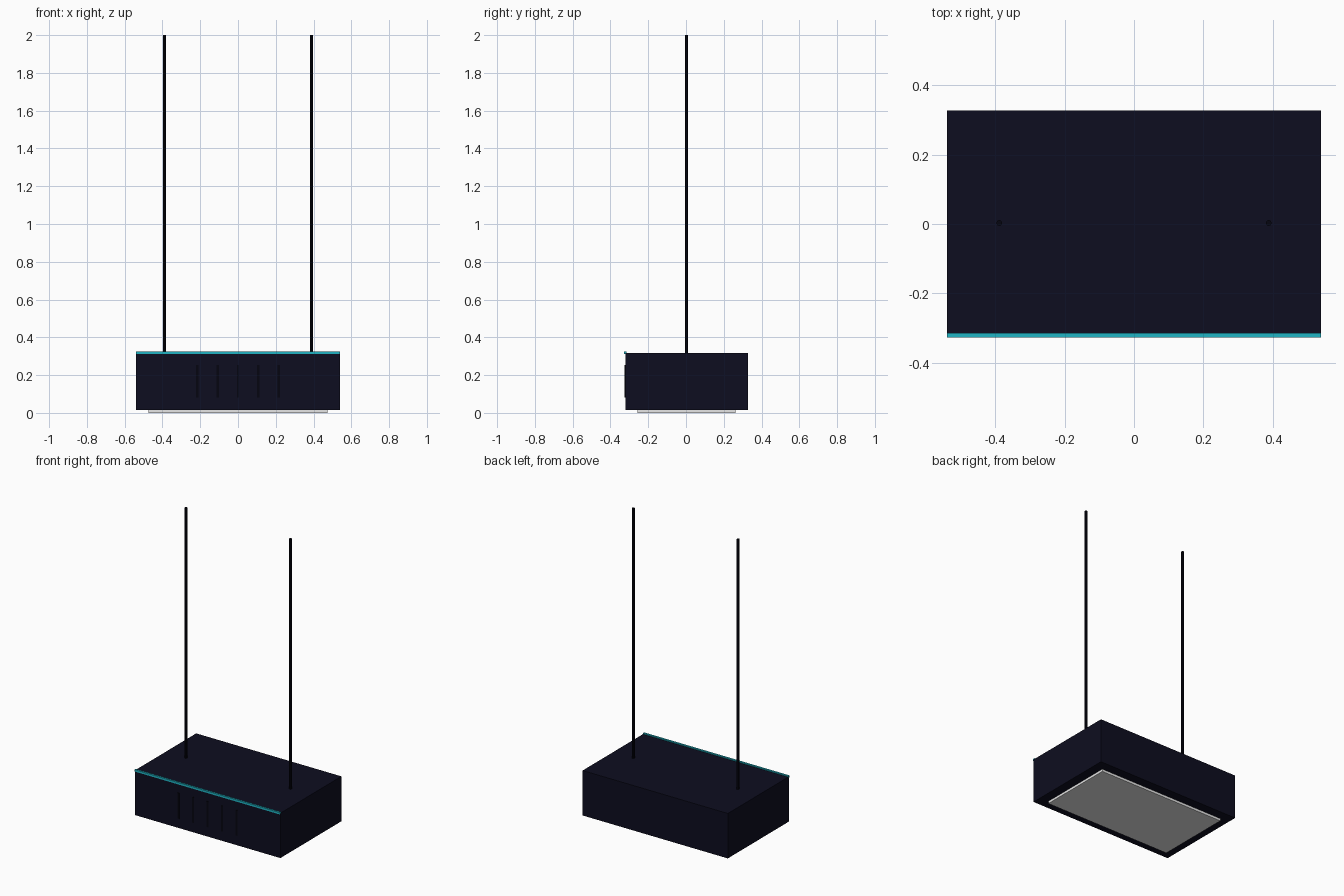
import bpy, bmesh

if "Cube" in bpy.data.objects:
    bpy.data.objects.remove(bpy.data.objects["Cube"])


def material(name, rgb):
    m = bpy.data.materials.new(name)
    m.diffuse_color = (*rgb, 1.0)
    m.use_nodes = True
    m.node_tree.nodes["Principled BSDF"].inputs["Base Color"].default_value = m.diffuse_color
    return m


NAVY = material("dark navy", (0.004, 0.004, 0.014))
BLACK = material("near black", (0.0015, 0.0015, 0.005))
TEAL = material("teal", (0.014, 0.46, 0.56))
WHITE = material("light panel white", (0.9, 0.9, 0.9))


def finish(bm, name, mat):
    mesh = bpy.data.meshes.new(name)
    bm.to_mesh(mesh)
    bm.free()
    mesh.materials.append(mat)
    ob = bpy.data.objects.new(name, mesh)
    bpy.context.collection.objects.link(ob)
    return ob


def box(name, mat, lo, hi):
    bm = bmesh.new()
    bmesh.ops.create_cube(bm, size=1)
    for v in bm.verts:
        v.co = [(a + b) / 2 + c * (b - a) for a, b, c in zip(lo, hi, v.co)]
    return finish(bm, name, mat)


def rod(name, mat, x, y, z0, z1, radius):
    bm = bmesh.new()
    bmesh.ops.create_cone(bm, cap_ends=True, segments=8, radius1=radius,
                          radius2=radius, depth=z1 - z0)
    bmesh.ops.translate(bm, verts=bm.verts, vec=(x, y, (z0 + z1) / 2))
    return finish(bm, name, mat)


CY = 0.003                      # body centre; the trim sticks out in front
FRONT, BACK = CY - 0.324, CY + 0.324
BOTTOM, TOP = 0.016, 0.318

# Main housing
box("housing", NAVY, (-0.54, FRONT, BOTTOM), (0.54, BACK, TOP))

# Glowing panel under the housing
box("light_panel", WHITE, (-0.475, CY - 0.259, 0.0), (0.475, CY + 0.259, 0.02))

# Trim strip along the top front edge
box("front_trim", TEAL, (-0.54, FRONT - 0.0065, TOP - 0.0065),
    (0.54, FRONT + 0.0065, TOP + 0.0065))

# Vent bars on the front
for i in range(-2, 3):
    x = i * 0.108
    box(f"vent_bar_{i + 3}", BLACK, (x - 0.0065, FRONT - 0.004, 0.081),
        (x + 0.0065, FRONT + 0.004, 0.253))

# Suspension rods
for side, s in (("left", -1), ("right", 1)):
    rod(f"{side}_rod", BLACK, s * 0.389, CY, TOP - 0.005, 2.0, 0.0085)
